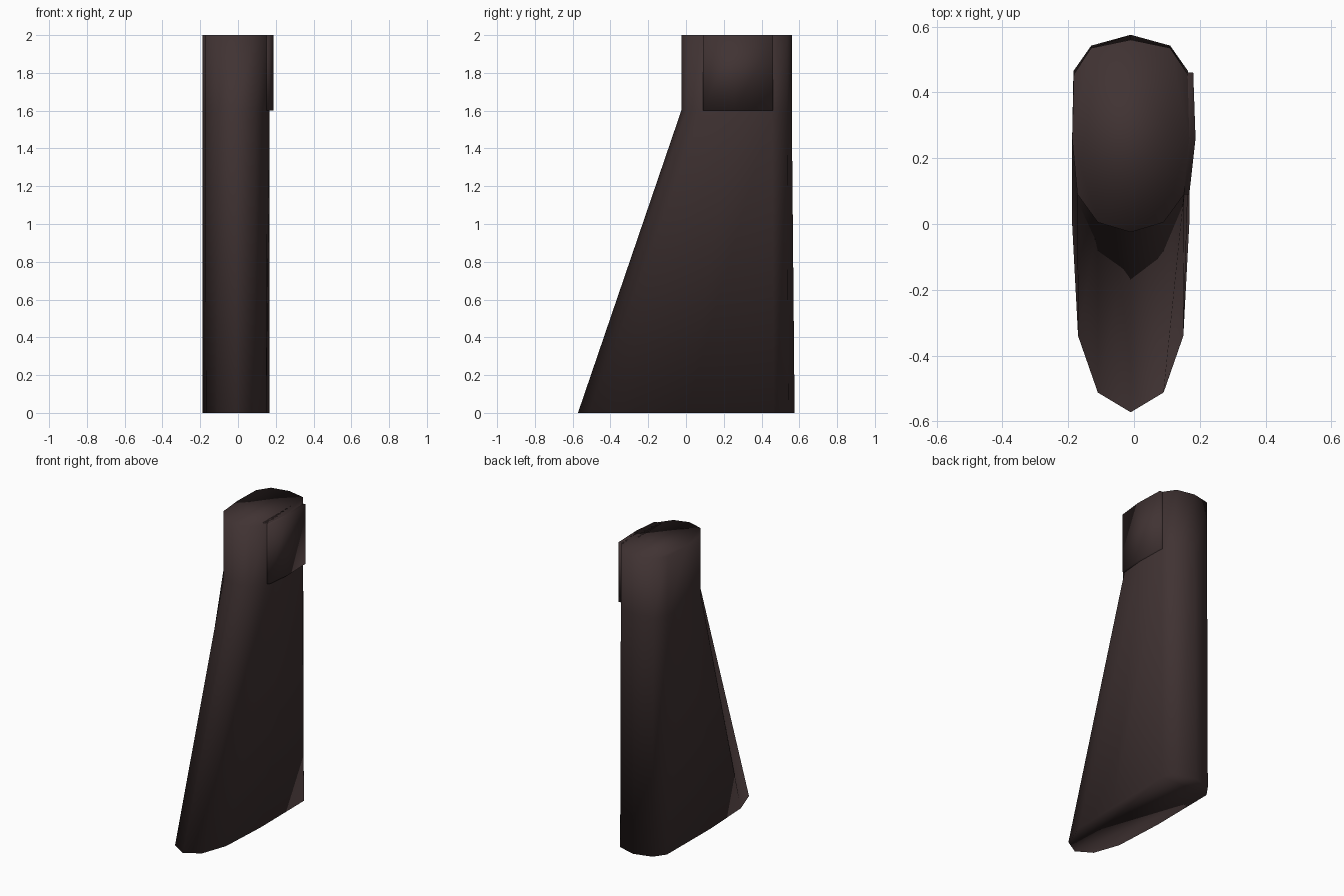
import bpy, bmesh

if "Cube" in bpy.data.objects:
    bpy.data.objects.remove(bpy.data.objects["Cube"])

CX = -0.01  # symmetry line of the body

wood = bpy.data.materials.new("dark brown")
wood.diffuse_color = (0.052, 0.033, 0.033, 1)
wood.use_nodes = True
wood.node_tree.nodes["Principled BSDF"].inputs["Base Color"].default_value = wood.diffuse_color


def loft(name, rings):
    """Skin a stack of equal-length rings and cap both ends, smooth shaded."""
    bm = bmesh.new()
    vs = [[bm.verts.new(p) for p in r] for r in rings]
    n = len(vs[0])
    for a, b in zip(vs, vs[1:]):
        for i in range(n):
            j = (i + 1) % n
            bm.faces.new((a[i], a[j], b[j], b[i]))
    bm.faces.new(vs[0][::-1])
    bm.faces.new(vs[-1])
    bmesh.ops.recalc_face_normals(bm, faces=bm.faces)
    for f in bm.faces:
        f.smooth = True
    me = bpy.data.meshes.new(name)
    bm.to_mesh(me)
    bm.free()
    me.materials.append(wood)
    ob = bpy.data.objects.new(name, me)
    bpy.context.collection.objects.link(ob)
    return ob


def ring(half, z):
    """Mirror a half outline (half-width, y), front to back, about CX."""
    right = [(CX + w, y, z) for w, y in half]
    left = [(CX - w, y, z) for w, y in half[-2:0:-1]]
    return right + left


# Tapered stock body: wide foot, narrow straight neck
foot = [(0, -0.572), (0.1, -0.512), (0.16, -0.34), (0.178, 0.0),
        (0.174, 0.465), (0.12, 0.542), (0, 0.575)]
neck = [(0, -0.025), (0.1, 0.005), (0.162, 0.09), (0.178, 0.26),
        (0.173, 0.455), (0.12, 0.535), (0, 0.56)]
loft("stock_body", [ring(foot, 0), ring(neck, 1.6), ring(neck, 2.0)])

# Raised cheek pad on the right of the neck
pad = [(0.12, 0.09), (0.168, 0.09), (0.187, 0.26), (0.18, 0.46), (0.12, 0.46)]
loft("cheek_pad", [[(x, y, z) for x, y in pad] for z in (1.6, 2.0)])
